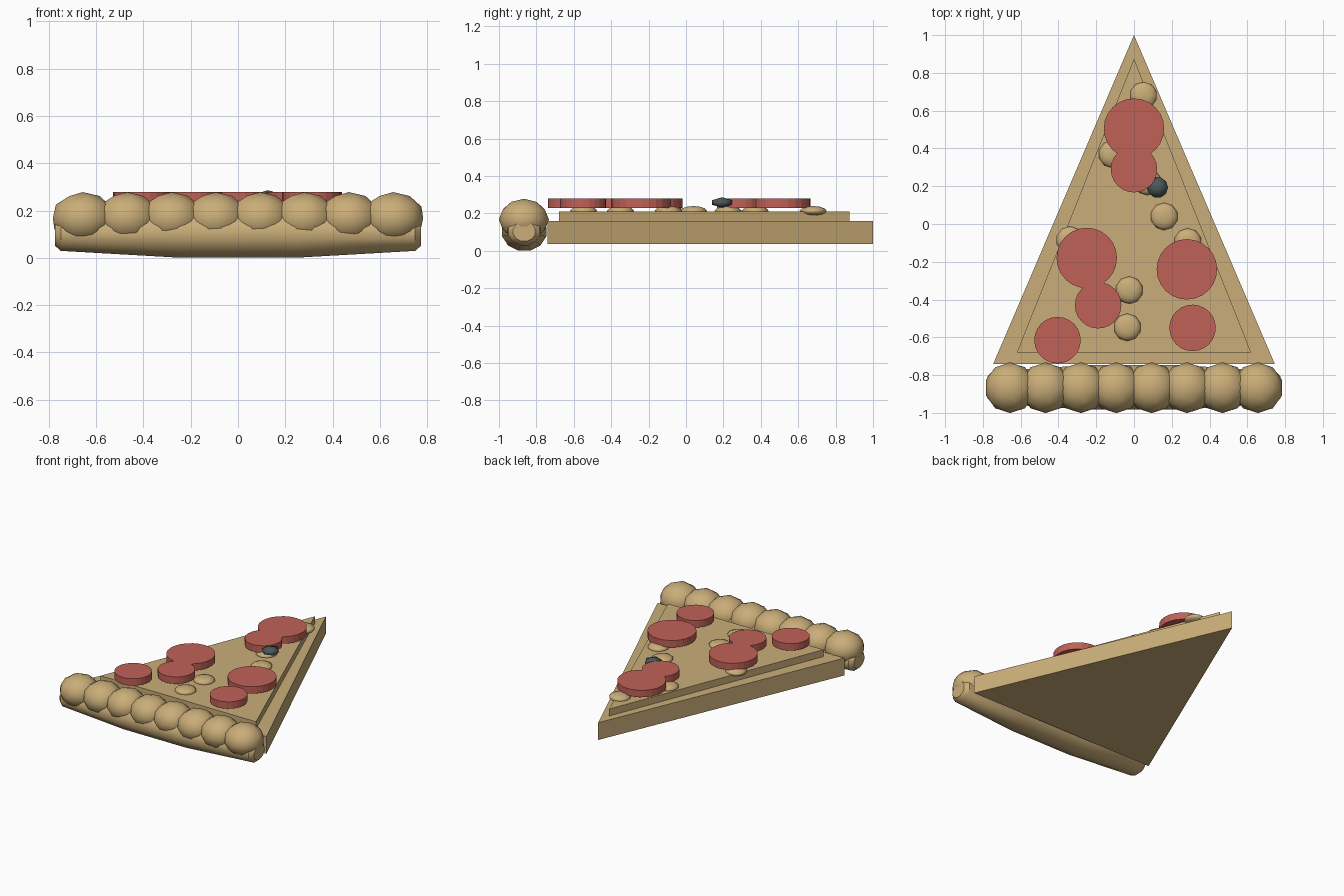
import bpy, bmesh, math
from mathutils import Matrix, Vector

cube = bpy.data.objects.get("Cube")
if cube:
    bpy.data.objects.remove(cube, do_unlink=True)


def material(name, rgb):
    m = bpy.data.materials.new(name)
    m.use_nodes = True
    color = (*rgb, 1)
    m.diffuse_color = color
    m.node_tree.nodes["Principled BSDF"].inputs["Base Color"].default_value = color
    return m


DOUGH = material("golden dough", (0.59, 0.42, 0.19))
SAUSAGE = material("sausage red", (0.53, 0.12, 0.095))
OLIVE = material("dark olive", (0.07, 0.10, 0.10))


def finish(name, bm, mat, smooth=False):
    bmesh.ops.recalc_face_normals(bm, faces=bm.faces[:])
    mesh = bpy.data.meshes.new(name)
    bm.to_mesh(mesh)
    bm.free()
    mesh.materials.append(mat)
    for p in mesh.polygons:
        p.use_smooth = smooth
    ob = bpy.data.objects.new(name, mesh)
    bpy.context.collection.objects.link(ob)
    return ob


def wedge(name, half_width, y_back, y_tip, z0, z1):
    """Triangular slab."""
    bm = bmesh.new()
    corners = [(-half_width, y_back), (half_width, y_back), (0, y_tip)]
    face = bm.faces.new([bm.verts.new((x, y, z0)) for x, y in corners])
    top = bmesh.ops.extrude_face_region(bm, geom=[face])["geom"]
    verts = [v for v in top if isinstance(v, bmesh.types.BMVert)]
    bmesh.ops.translate(bm, verts=verts, vec=(0, 0, z1 - z0))
    return finish(name, bm, DOUGH)


def ball(name, center, size, mat, detail=2):
    """Squashed low-poly ball."""
    bm = bmesh.new()
    bmesh.ops.create_icosphere(bm, subdivisions=detail, radius=1)
    bm.transform(Matrix.Translation(center) @ Matrix.Diagonal((*size, 1)))
    return finish(name, bm, mat, True)


def disc(name, x, y, radius):
    bm = bmesh.new()
    bmesh.ops.create_cone(bm, cap_ends=True, segments=24, radius1=radius,
                          radius2=radius, depth=0.05)
    bm.transform(Matrix.Translation((x, y, 0.253)))
    return finish(name, bm, SAUSAGE)


# Slice body
wedge("slice_base", 0.745, -0.74, 1.0, 0.035, 0.16)
wedge("cheese_layer", 0.62, -0.68, 0.875, 0.16, 0.21)

# Crust roll: elliptical sections lofted along x, narrower at the ends
bm = bmesh.new()
SIDES = 12
half = [(0.25, 1.0), (0.75, 0.72), (0.775, 0.5)]
sections = [(-x, s) for x, s in reversed(half)] + half
rings = []
for x, s in sections:
    ring = []
    for i in range(SIDES):
        a = math.tau * (i + 0.5) / SIDES
        ring.append(bm.verts.new((x, -0.865 + 0.122 * s * math.cos(a),
                                  0.103 + 0.106 * s * math.sin(a))))
    rings.append(ring)
for a, b in zip(rings, rings[1:]):
    for i in range(SIDES):
        j = (i + 1) % SIDES
        bm.faces.new((a[i], a[j], b[j], b[i]))
bm.faces.new(rings[0])
bm.faces.new(rings[-1])
roll = finish("crust_roll", bm, DOUGH)
bpy.context.view_layer.objects.active = roll
roll.select_set(True)
bpy.ops.object.shade_smooth_by_angle(angle=math.radians(40))
roll.select_set(False)

# Row of puffy crust bubbles
for i in range(8):
    x = (i - 3.5) * 0.1875
    ball(f"crust_bubble_{i + 1}", (x, -0.867, 0.167), (0.134, 0.134, 0.111), DOUGH)

# Sausage discs
LARGE, SMALL = 0.16, 0.123
for i, (x, y, r) in enumerate([
        (0, 0.505, LARGE), (-0.25, -0.18, LARGE), (0.28, -0.24, LARGE),
        (0, 0.29, SMALL), (-0.19, -0.43, SMALL),
        (-0.405, -0.615, SMALL), (0.31, -0.55, SMALL)]):
    disc(f"sausage_disc_{i + 1}", x, y, r)

# Cheese bubbles
for i, (x, y) in enumerate([
        (0.05, 0.68), (-0.115, 0.37), (0.07, 0.225), (0.16, 0.04),
        (-0.34, -0.085), (0.285, -0.095), (-0.025, -0.35), (-0.035, -0.547)]):
    ball(f"cheese_bubble_{i + 1}", (x, y, 0.213), (0.073, 0.073, 0.026), DOUGH)

# Olive
ball("olive", (0.125, 0.193, 0.258), (0.062, 0.062, 0.028), OLIVE, 1)
